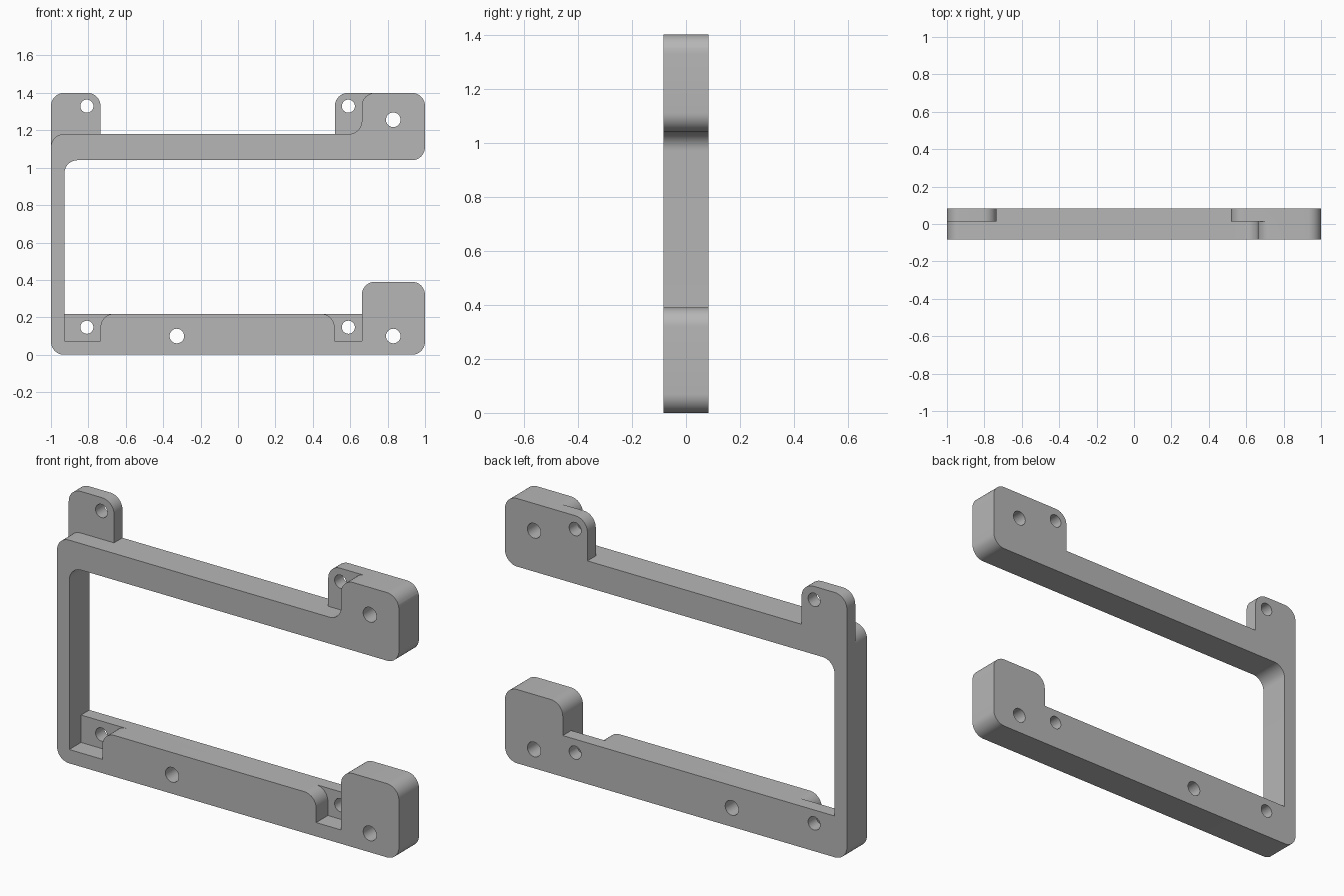
import bpy, bmesh, math
from mathutils import Vector
from mathutils.geometry import delaunay_2d_cdt

if "Cube" in bpy.data.objects:
    bpy.data.objects.remove(bpy.data.objects["Cube"])

FRONT, SPLIT, BACK = -0.084, 0.014, 0.084   # y of the two layers
R = 0.07                                    # common corner radius


def rounded(corners, steps=10):
    """Outline from (x, z, radius) corners, with arcs tangent to both sides."""
    out = []
    for i, (x, z, r) in enumerate(corners):
        p = Vector((x, z))
        if r == 0:
            out.append(p)
            continue
        a = (Vector(corners[i - 1][:2]) - p).normalized()
        b = (Vector(corners[(i + 1) % len(corners)][:2]) - p).normalized()
        c = p + (a + b) * r
        for k in range(steps + 1):
            t = k / steps * math.pi / 2
            out.append(c - b * r * math.cos(t) - a * r * math.sin(t))
    return out


def circle(x, z, r, n=32):
    return [Vector((x + r * math.cos(k * math.tau / n),
                    z + r * math.sin(k * math.tau / n))) for k in range(n)]


def inside(p, poly):
    hit = False
    for a, b in zip(poly, poly[1:] + poly[:1]):
        if (a.y > p.y) != (b.y > p.y):
            if p.x < a.x + (p.y - a.y) / (b.y - a.y) * (b.x - a.x):
                hit = not hit
    return hit


# Front layer: C frame with two pockets in the lower bar
front_outline = rounded([
    (-1, 0, R), (1, 0, R), (1, .39, R), (.662, .39, R), (.662, .073, 0),
    (.516, .073, 0), (.516, .218, R), (-.735, .218, R), (-.735, .073, 0),
    (-.928, .073, 0), (-.928, 1.04, R), (1, 1.04, R), (1, 1.4, R),
    (.662, 1.4, R), (.662, 1.18, R), (-1, 1.18, R)])

# Back layer: same frame, solid lower bar, two upright tabs
back_outline = rounded([
    (-1, 0, R), (1, 0, R), (1, .39, R), (.662, .39, R), (.662, .218, 0),
    (-.928, .218, 0), (-.928, 1.04, R), (1, 1.04, R), (1, 1.4, R),
    (.518, 1.4, R), (.518, 1.18, 0), (-.735, 1.18, 0), (-.735, 1.4, R),
    (-1, 1.4, R)])

# Screw holes
holes = [circle(x, z, .035) for x in (-.808, .59) for z in (.147, 1.329)]
holes += [circle(*h, .039) for h in ((-.327, .1), (.83, .1), (.83, 1.256))]

# Triangulate all outlines together so both layers share their vertices
pts, edges = [], []
for loop in [front_outline, back_outline] + holes:
    s, n = len(pts), len(loop)
    pts += loop
    edges += [(s + k, s + (k + 1) % n) for k in range(n)]
flat, _, tris, *_ = delaunay_2d_cdt(pts, edges, [], 0, 1e-5)


def region(outline):
    keep = set()
    for t in tris:
        c = sum((flat[i] for i in t), Vector((0, 0))) / len(t)
        if inside(c, outline) and not any(inside(c, h) for h in holes):
            keep.add(tuple(t))
    return keep


front, back = region(front_outline), region(back_outline)

bm = bmesh.new()
cache = {}


def vert(i, y):
    if (i, y) not in cache:
        cache[i, y] = bm.verts.new((flat[i].x, y, flat[i].y))
    return cache[i, y]


def caps(faces, y):
    for t in faces:
        bm.faces.new([vert(i, y) for i in t])


def walls(faces, y0, y1):
    directed = {(t[k - 1], t[k]) for t in faces for k in range(len(t))}
    for a, b in directed:
        if (b, a) not in directed:
            bm.faces.new([vert(a, y0), vert(a, y1), vert(b, y1), vert(b, y0)])


caps(front, FRONT)
caps(back, BACK)
caps(front ^ back, SPLIT)      # steps where only one layer exists
walls(front, FRONT, SPLIT)
walls(back, SPLIT, BACK)
bmesh.ops.recalc_face_normals(bm, faces=bm.faces[:])

mesh = bpy.data.meshes.new("mounting_bracket")
bm.to_mesh(mesh)
bm.free()
grey = bpy.data.materials.new("light grey")
grey.diffuse_color = (0.47, 0.47, 0.47, 1)
grey.use_nodes = True
grey.node_tree.nodes["Principled BSDF"].inputs["Base Color"].default_value = grey.diffuse_color
mesh.materials.append(grey)
bracket = bpy.data.objects.new("mounting_bracket", mesh)
bpy.context.collection.objects.link(bracket)
bpy.context.view_layer.objects.active = bracket
bracket.select_set(True)
bpy.ops.object.shade_smooth_by_angle(angle=math.radians(30))
